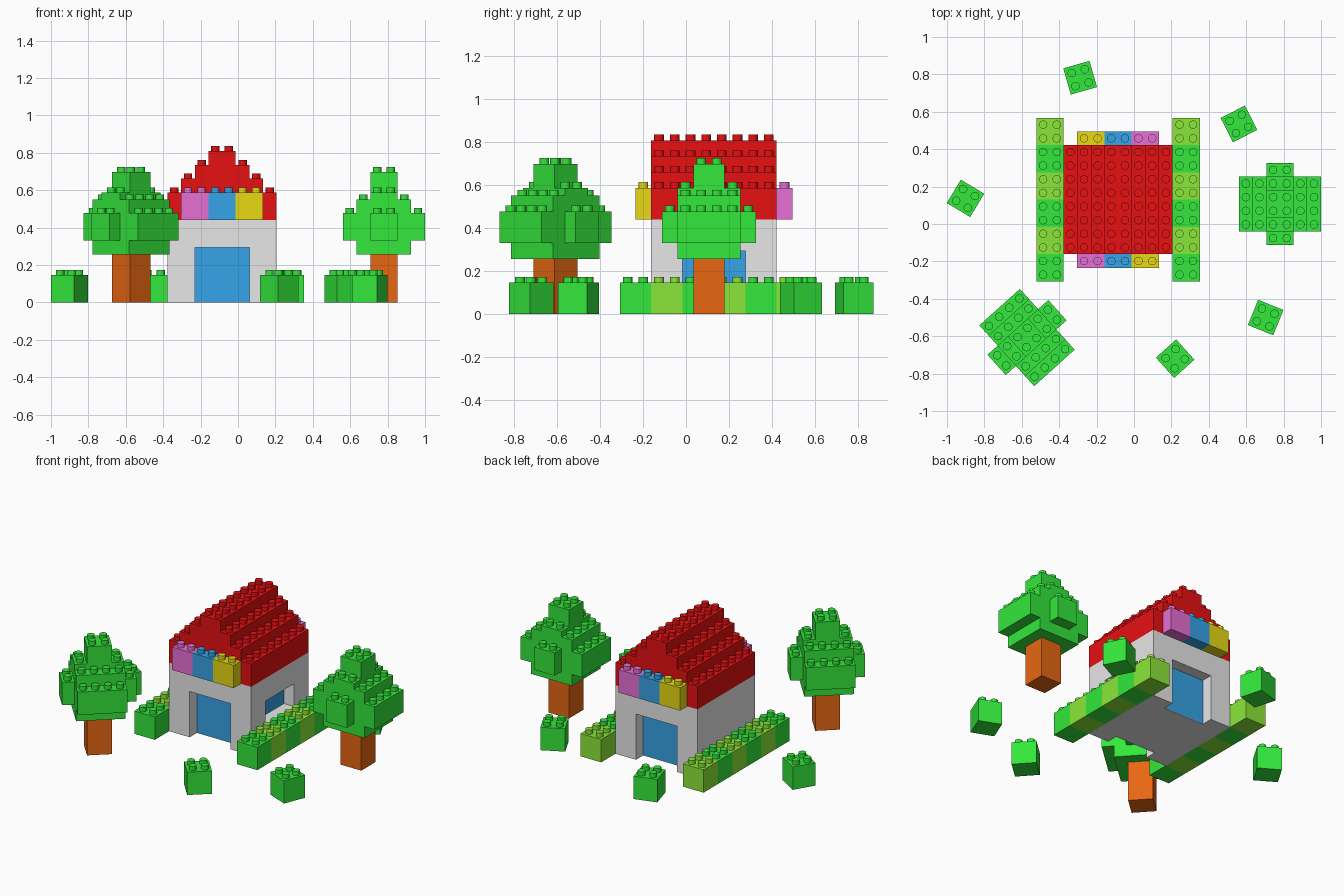
import bpy, bmesh, math
from mathutils import Matrix, Vector

cube = bpy.data.objects.get("Cube")
if cube:
    bpy.data.objects.remove(cube, do_unlink=True)

P = 0.0729          # stud pitch
H = 0.147           # brick height
STUD_R, STUD_H = 0.0225, 0.027


def material(name, rgb):
    m = bpy.data.materials.new(name)
    m.use_nodes = True
    m.diffuse_color = (*rgb, 1)
    m.node_tree.nodes["Principled BSDF"].inputs["Base Color"].default_value = (*rgb, 1)
    return m


GREEN = material("leaf green", (0.033, 0.8, 0.045))
LIME = material("lime green", (0.26, 0.8, 0.04))
RED = material("roof red", (0.8, 0.005, 0.006))
GREY = material("wall grey", (0.8, 0.8, 0.8))
BLUE = material("glass blue", (0.037, 0.37, 0.8))
PINK = material("pink", (0.8, 0.16, 0.66))
YELLOW = material("yellow", (0.8, 0.7, 0.007))
BROWN = material("trunk brown", (0.8, 0.135, 0.006))


def add_brick(bm, x, y, nx, ny, z0, z1, studs=True, covered=(0, 0)):
    """Box of nx by ny studs centred at x, y (in studs); studs under a covering block are left out."""
    size = Matrix.Diagonal((nx * P, ny * P, z1 - z0, 1))
    bmesh.ops.create_cube(bm, size=1, matrix=Matrix.Translation((x * P, y * P, (z0 + z1) / 2)) @ size)
    if not studs:
        return
    for i in range(nx):
        for j in range(ny):
            dx, dy = i - (nx - 1) / 2, j - (ny - 1) / 2
            if abs(dx) < covered[0] / 2 and abs(dy) < covered[1] / 2:
                continue
            at = Vector(((x + dx) * P, (y + dy) * P, z1 + STUD_H / 2))
            bmesh.ops.create_cone(bm, cap_ends=True, segments=16, radius1=STUD_R, radius2=STUD_R,
                                  depth=STUD_H, matrix=Matrix.Translation(at))


def build(name, mat, bricks, at, angle=0):
    bm = bmesh.new()
    for b in bricks:
        add_brick(bm, *b)
    me = bpy.data.meshes.new(name)
    bm.to_mesh(me)
    bm.free()
    me.materials.append(mat)
    ob = bpy.data.objects.new(name, me)
    ob.location = (*at, 0)
    ob.rotation_euler.z = math.radians(angle)
    bpy.context.collection.objects.link(ob)
    return ob


HOUSE = (-0.085, 0.13)
WALL = 3 * H

# House walls: front and back with a doorway, left side with a window, right side plain
walls = []
for s in (-1, 1):
    walls += [(-3, s * 3.5, 2, 1, 0, WALL, False),
              (3, s * 3.5, 2, 1, 0, WALL, False),
              (0, s * 3.5, 4, 1, 2 * H, WALL, False),
              (3.5, s * 2.5, 1, 1, 0, WALL, False)]
walls += [(3.5, 0, 1, 4, 0, H, False),
          (3.5, 0, 1, 4, 2 * H, WALL, False),
          (-3.5, 0, 1, 6, 0, WALL, False)]
build("house_walls", GREY, walls, HOUSE)
build("house_floor", GREY, [(0, 0, 6, 6, 0, 0.003, False)], HOUSE)

# Blue core shows through the doorways and window
build("doors_and_window", BLUE, [(0, 0, 6, 6, 0.003, WALL, False)], HOUSE)

# Stepped roof
roof = [(0, 0, 8, 8, WALL, WALL + H, True, (6, 8))]
for k in range(1, 4):
    n = 8 - 2 * k
    z = WALL + H + (k - 1) * H / 2
    roof.append((0, 0, n, 8, z, z + H / 2, True, (n - 2 if n > 2 else 0, 8)))
build("roof", RED, roof, HOUSE)

# Coloured bricks above both doorways
for side, s in (("front", -1), ("back", 1)):
    for name, mat, x in (("pink", PINK, 2), ("blue", BLUE, 0), ("yellow", YELLOW, -2)):
        build(f"{side}_{name}_brick", mat, [(s * x, s * 4.5, 2, 1, WALL, WALL + H)], HOUSE)

# Hedges of alternating bricks on both sides
for side, x in (("right", -5), ("left", 5)):
    for name, mat, first in (("green", GREEN, -5), ("lime", LIME, -3)):
        build(f"{side}_hedge_{name}", mat,
              [(x, first + 4 * i, 2, 2, 0, H) for i in range(3)], HOUSE)

# Trees
BASE = 1.75 * H
crown = [(0, 0, 4, 4, BASE, BASE + 2 * H, True, (2, 4)),
         (0, 0, 6, 4, BASE + H / 2, BASE + 1.5 * H, True, (4, 4)),
         (0, 0, 2, 6, BASE + H / 2, BASE + 1.5 * H, True, (2, 4)),
         (0, 0, 2, 4, BASE + 2 * H, BASE + 2.25 * H, True, (2, 2)),
         (0, 0, 2, 2, BASE + 2.25 * H, BASE + 3 * H)]
for side, at, angle in (("left", (0.78, 0.107), 0), ("right", (-0.572, -0.607), -48)):
    build(f"{side}_tree_trunk", BROWN, [(0, 0, 2, 2, 0, BASE, False)], at, angle)
    build(f"{side}_tree_crown", GREEN, crown, at, angle)

# Loose bushes
bushes = [(-0.288, 0.782, 16), (0.561, 0.535, 27), (-0.901, 0.137, -31),
          (0.704, -0.5, -22), (0.22, -0.72, 42)]
for i, (x, y, angle) in enumerate(bushes, 1):
    build(f"bush_{i}", GREEN, [(0, 0, 2, 2, 0, H)], (x, y), angle)
